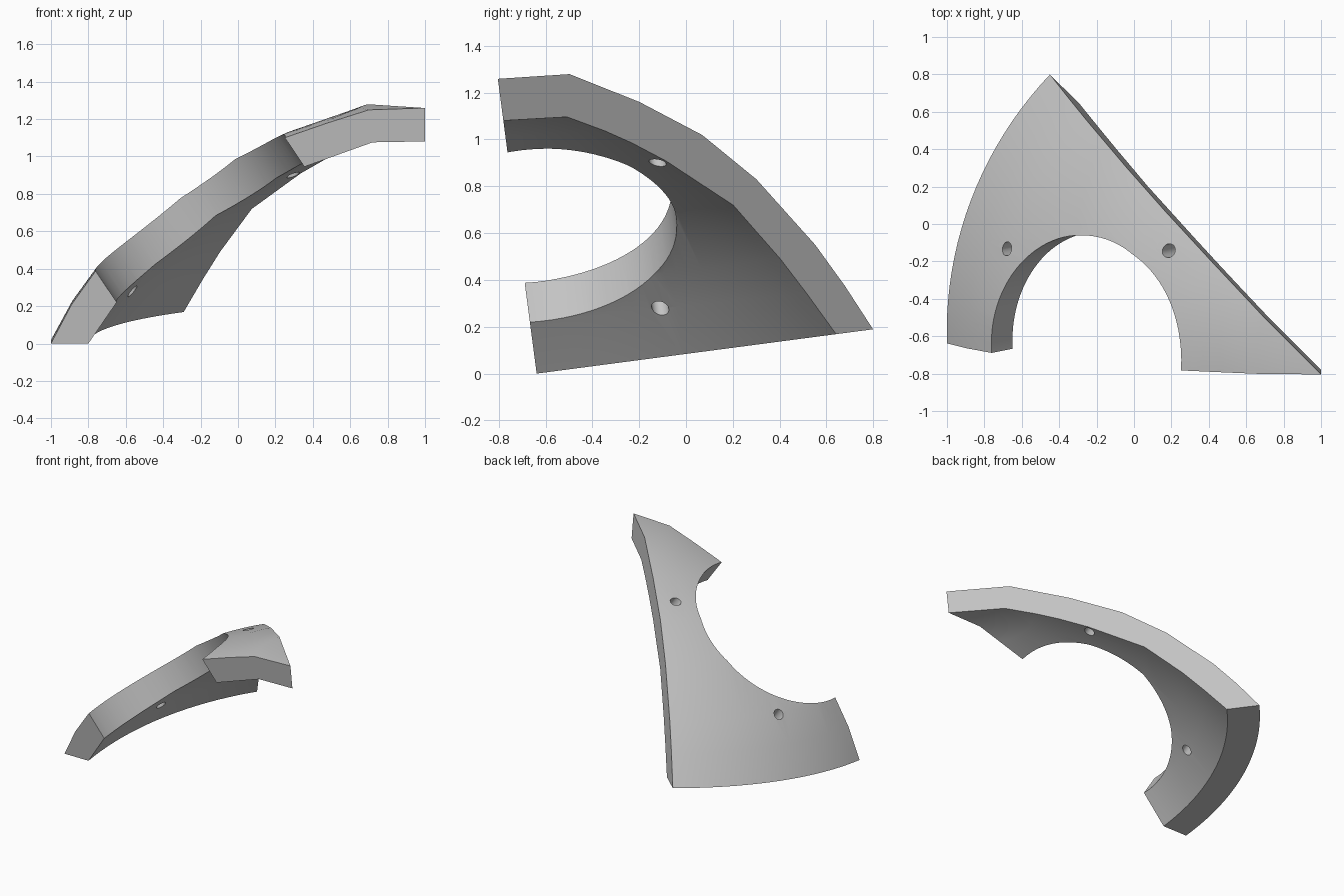
import bpy, bmesh, math
from mathutils import Vector, Matrix

cube = bpy.data.objects.get("Cube")
if cube:
    bpy.data.objects.remove(cube, do_unlink=True)

# One plain grey finish
grey = bpy.data.materials.new("plain_grey")
grey.use_nodes = True
colour = (0.55, 0.55, 0.55, 1)
grey.diffuse_color = colour
grey.node_tree.nodes["Principled BSDF"].inputs["Base Color"].default_value = colour

# Radial dome profiles (radius, height) at the front cut and at the diagonal cut
OUTER_FRONT = [(0, 1.27), (.3, 1.26), (.52, 1.19), (.75, 1.11), (1.18, .912),
               (1.47, .69), (1.76, .393), (1.89, .21), (2, 0)]
OUTER_DIAG = [(0, 1.27), (.433, 1.25), (.63, 1.172), (.83, 1.093), (1.18, .918),
              (1.47, .70), (1.77, .39), (1.915, .2), (2.05, 0)]
INNER_FRONT = [(0, 1.09), (.28, 1.085), (.46, 1.02), (.64, .955), (.95, .82),
               (1.31, .59), (1.54, .36), (1.65, .22), (1.8, 0)]
INNER_DIAG = [(0, 1.09), (.385, 1.07), (.6, .99), (.75, .925), (.94, .83),
              (1.31, .604), (1.55, .35), (1.68, .19), (1.825, 0)]
STEPS = 20


def section(front, diag, t):
    """Blend both profiles and turn the result about the dome axis."""
    a = t * math.pi / 4
    points = []
    for (r0, h0), (r1, h1) in zip(front, diag):
        r, h = r0 + (r1 - r0) * t, h0 + (h1 - h0) * t
        points.append(Vector((1 - r * math.cos(a), r * math.sin(a), h)))
    return points


def new_object(name, bm):
    mesh = bpy.data.meshes.new(name)
    bm.to_mesh(mesh)
    bm.free()
    obj = bpy.data.objects.new(name, mesh)
    bpy.context.collection.objects.link(obj)
    return obj


# Shell wedge: a closed loop of outer and inner profile swept through the sector
bm = bmesh.new()
loops = []
for i in range(STEPS + 1):
    t = i / STEPS
    pts = section(OUTER_FRONT, OUTER_DIAG, t) + section(INNER_FRONT, INNER_DIAG, t)[::-1]
    loops.append([bm.verts.new(p) for p in pts])
n = len(loops[0])
for a, b in zip(loops, loops[1:]):
    for k in range(n - 1):
        bm.faces.new((a[k], a[k + 1], b[k + 1], b[k]))
# End caps as quad strips between outer and inner profiles
for loop in (loops[0], loops[-1]):
    for k in range(n // 2 - 1):
        bm.faces.new((loop[k], loop[k + 1], loop[n - 2 - k], loop[n - 1 - k]))
bmesh.ops.remove_doubles(bm, verts=bm.verts, dist=1e-5)
bmesh.ops.recalc_face_normals(bm, faces=bm.faces)
shell = new_object("curved_shell_panel", bm)
shell.data.materials.append(grey)

# Round opening and two bolt holes, all drilled along one axis
axis = Vector((-.555, 0, .832))
turn = axis.to_track_quat('Z', 'Y').to_matrix().to_4x4()
for name, centre, radius, sides in (
        ("round_opening", (-.255, .055, .75), .623, 96),
        ("lower_bolt_hole", (-.685, .56, .39), .036, 32),
        ("upper_bolt_hole", (.18, .63, 1.0), .036, 32)):
    bm = bmesh.new()
    bmesh.ops.create_cone(bm, cap_ends=True, segments=sides, radius1=radius,
                          radius2=radius, depth=1.6 if sides > 50 else .7,
                          matrix=Matrix.Translation(centre) @ turn)
    cutter = new_object(name, bm)
    cutter.hide_render = True
    cut = shell.modifiers.new(name, 'BOOLEAN')
    cut.operation = 'DIFFERENCE'
    cut.solver = 'EXACT'
    cut.object = cutter
    bpy.context.view_layer.objects.active = shell
    bpy.ops.object.modifier_apply(modifier=name)
    bpy.data.objects.remove(cutter, do_unlink=True)

# Tilt the panel onto its rear-rising base and set it in place
shell.data.transform(Matrix.Translation((0, -.638, 0)) @ Matrix.Rotation(math.radians(7.5), 4, 'X'))

bpy.ops.object.select_all(action='DESELECT')
shell.select_set(True)
bpy.context.view_layer.objects.active = shell
bpy.ops.object.shade_smooth_by_angle(angle=math.radians(30))
